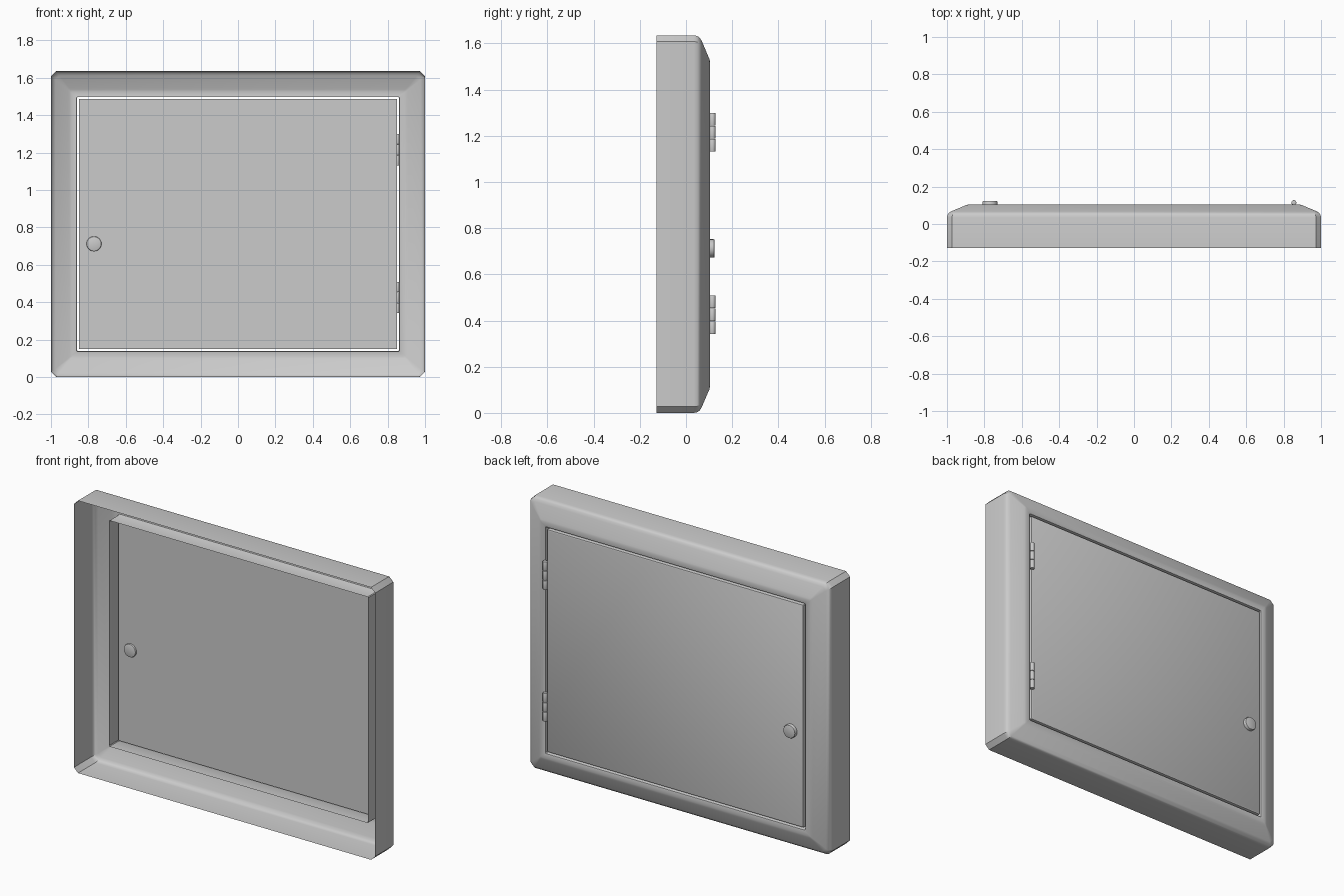
import bpy, bmesh, math
from mathutils import Matrix

if "Cube" in bpy.data.objects:
    bpy.data.objects.remove(bpy.data.objects["Cube"])

W, H = 1.0, 1.635


def finish(bm, name, angle=35):
    mesh = bpy.data.meshes.new(name)
    bm.to_mesh(mesh)
    bm.free()
    ob = bpy.data.objects.new(name, mesh)
    bpy.context.collection.objects.link(ob)
    bpy.ops.object.select_all(action='DESELECT')
    ob.select_set(True)
    bpy.context.view_layer.objects.active = ob
    bpy.ops.object.shade_smooth_by_angle(angle=math.radians(angle))
    return ob


def ring(bm, d, y, c):
    # rectangle inset by d, with corners clipped by c
    w, z0, z1 = W - d, d, H - d
    pts = [(w - c, z0), (w, z0 + c), (w, z1 - c), (w - c, z1),
           (c - w, z1), (-w, z1 - c), (-w, z0 + c), (c - w, z0)]
    return [bm.verts.new((x, y, z)) for x, z in pts]


def sweep(name, profile, caps=False):
    bm = bmesh.new()
    rings = [ring(bm, *p) for p in profile]
    for a, b in zip(rings, rings[1:]):
        for i in range(8):
            j = (i + 1) % 8
            bm.faces.new((a[i], b[i], b[j], a[j]))
    if caps:
        bm.faces.new(rings[0])
        bm.faces.new(rings[-1][::-1])
    return finish(bm, name)


def cylinder(name, centre, r, depth, sides, axis_y=False, bevel=0.0):
    bm = bmesh.new()
    bmesh.ops.create_cone(bm, cap_ends=True, segments=sides,
                          radius1=r, radius2=r, depth=depth)
    if bevel:
        rims = [e for e in bm.edges if abs(e.verts[0].co.z - e.verts[1].co.z) < 1e-6]
        bmesh.ops.bevel(bm, geom=rims, offset=bevel, segments=2,
                        profile=0.5, affect='EDGES')
    if axis_y:
        bmesh.ops.rotate(bm, verts=bm.verts, matrix=Matrix.Rotation(-math.pi / 2, 3, 'X'))
    bmesh.ops.translate(bm, verts=bm.verts, vec=centre)
    return finish(bm, name)


# Open-backed sheet frame with sloped border and a lip folded into the opening
sweep("frame", [
    (0.0, -0.128, 0.027), (0.0, 0.035, 0.027), (0.003, 0.049, 0.026),
    (0.011, 0.060, 0.024), (0.024, 0.068, 0.020), (0.090, 0.096, 0.008),
    (0.100, 0.101, 0.007), (0.110, 0.103, 0.006), (0.132, 0.103, 0.005),
    (0.137, 0.101, 0.004), (0.139, 0.096, 0.004), (0.139, 0.005, 0.004)])

# Door panel with softened outer edge, set in with a narrow gap
sweep("door", [
    (0.149, 0.080, 0.003), (0.149, 0.097, 0.003),
    (0.151, 0.101, 0.003), (0.155, 0.103, 0.003)], caps=True)

# Round lock passing through the door
cylinder("lock", (-0.77, 0.097, 0.712), 0.04, 0.054, 24, axis_y=True, bevel=0.006)

# Two hinges of three knuckles each
for n, zc in (("lower", 0.425), ("upper", 1.215)):
    for k in (-1, 0, 1):
        cylinder(f"hinge_{n}_knuckle_{k + 2}", (0.855, 0.1145, zc + k * 0.0565),
                 0.0135, 0.055, 12, bevel=0.002)
